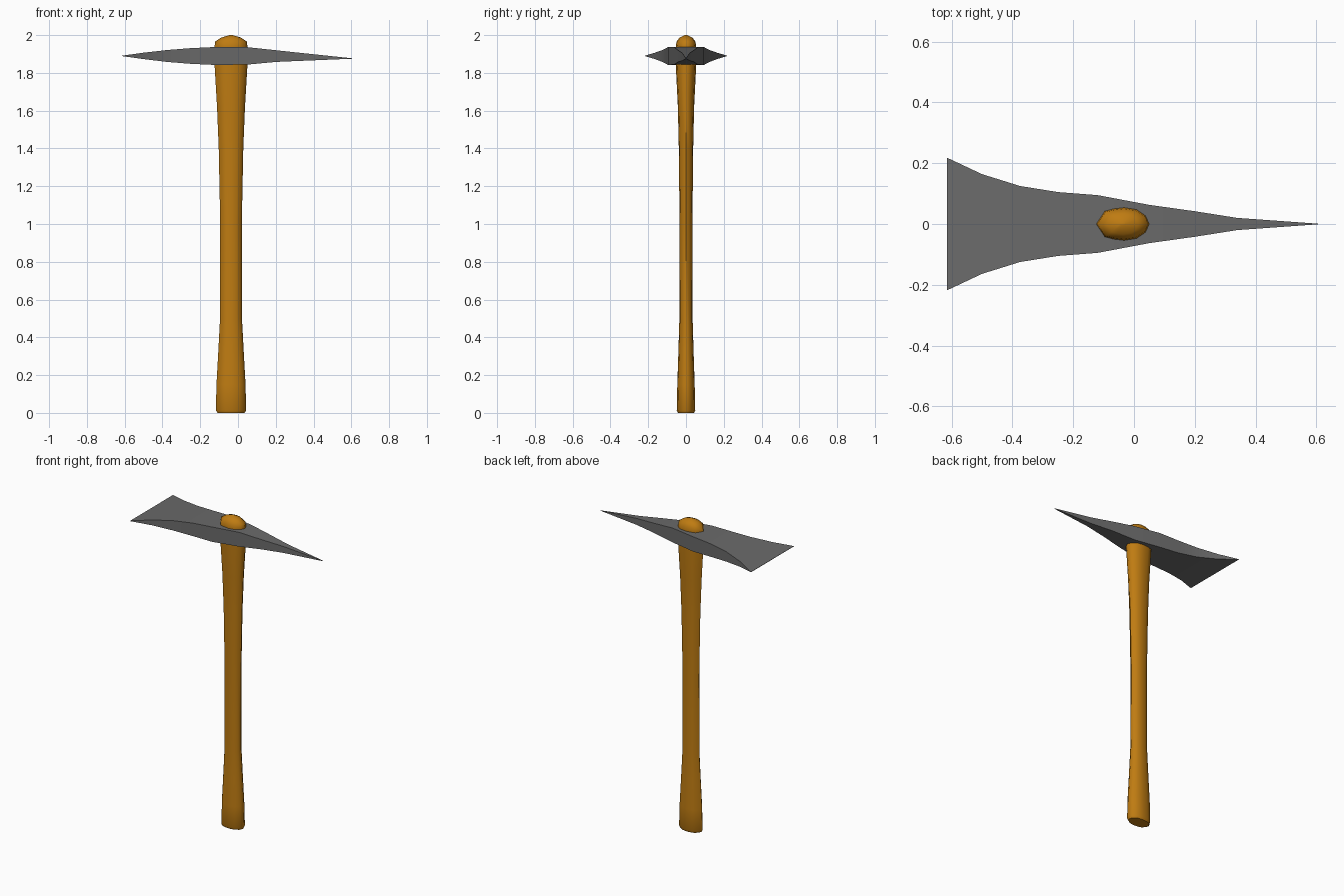
import bpy
import bmesh
from math import radians

cube = bpy.data.objects.get("Cube")
if cube:
    bpy.data.objects.remove(cube, do_unlink=True)


def material(name, color):
    mat = bpy.data.materials.new(name)
    mat.use_nodes = True
    mat.diffuse_color = color
    bsdf = next(n for n in mat.node_tree.nodes if n.type == 'BSDF_PRINCIPLED')
    bsdf.inputs["Base Color"].default_value = color
    return mat


def loft(name, rings, mat, angle):
    """Skin a list of equally sized point rings and cap both ends."""
    bm = bmesh.new()
    loops = [[bm.verts.new(p) for p in ring] for ring in rings]
    n = len(loops[0])
    for a, b in zip(loops, loops[1:]):
        for i in range(n):
            j = (i + 1) % n
            bm.faces.new((a[i], a[j], b[j], b[i]))
    bm.faces.new(loops[0])
    bm.faces.new(loops[-1])
    bmesh.ops.recalc_face_normals(bm, faces=bm.faces)
    mesh = bpy.data.meshes.new(name)
    bm.to_mesh(mesh)
    bm.free()
    mesh.materials.append(mat)
    obj = bpy.data.objects.new(name, mesh)
    bpy.context.collection.objects.link(obj)
    bpy.ops.object.select_all(action='DESELECT')
    obj.select_set(True)
    bpy.context.view_layer.objects.active = obj
    bpy.ops.object.shade_smooth_by_angle(angle=radians(angle))
    return obj


wood = material("warm wood", (0.52, 0.2, 0.006, 1))
steel = material("dark steel", (0.145, 0.145, 0.145, 1))

# Handle: egg-shaped section, narrow toward the wide blade
half = [(-1, 0), (-0.68, 0.78), (-0.35, 0.92), (0.05, 1), (0.52, 0.88), (0.86, 0.5), (1, 0)]
egg = half + [(x, -y) for x, y in half[-2:0:-1]]
# height, half depth along x, half thickness along y
handle_stations = [
    (0, 0.072, 0.042), (0.014, 0.08, 0.049), (0.15, 0.077, 0.046),
    (0.33, 0.067, 0.04), (0.5, 0.058, 0.035), (1.0, 0.057, 0.034),
    (1.4, 0.065, 0.038), (1.62, 0.074, 0.043), (1.84, 0.087, 0.054),
    (1.94, 0.087, 0.054), (1.966, 0.084, 0.05), (1.987, 0.052, 0.034),
    (2.0, 0.008, 0.005),
]
loft("handle",
     [[(-0.037 + x * hx, y * hy, z) for x, y in egg] for z, hx, hy in handle_stations],
     wood, 50)

# Head: broad flared edge at one end, drawn to a point at the other
# x, half width, bottom, top
head_stations = [
    (-0.615, 0.218, 1.889, 1.891), (-0.5, 0.164, 1.873, 1.907),
    (-0.375, 0.125, 1.858, 1.921), (-0.25, 0.105, 1.848, 1.931),
    (-0.12, 0.095, 1.842, 1.937), (0.05, 0.063, 1.844, 1.936),
    (0.2, 0.042, 1.858, 1.92), (0.34, 0.02, 1.864, 1.905),
    (0.606, 0.001, 1.875, 1.877),
]
loft("head",
     [[(x, -w, b), (x, w, b), (x, w, t), (x, -w, t)] for x, w, b, t in head_stations],
     steel, 30)
